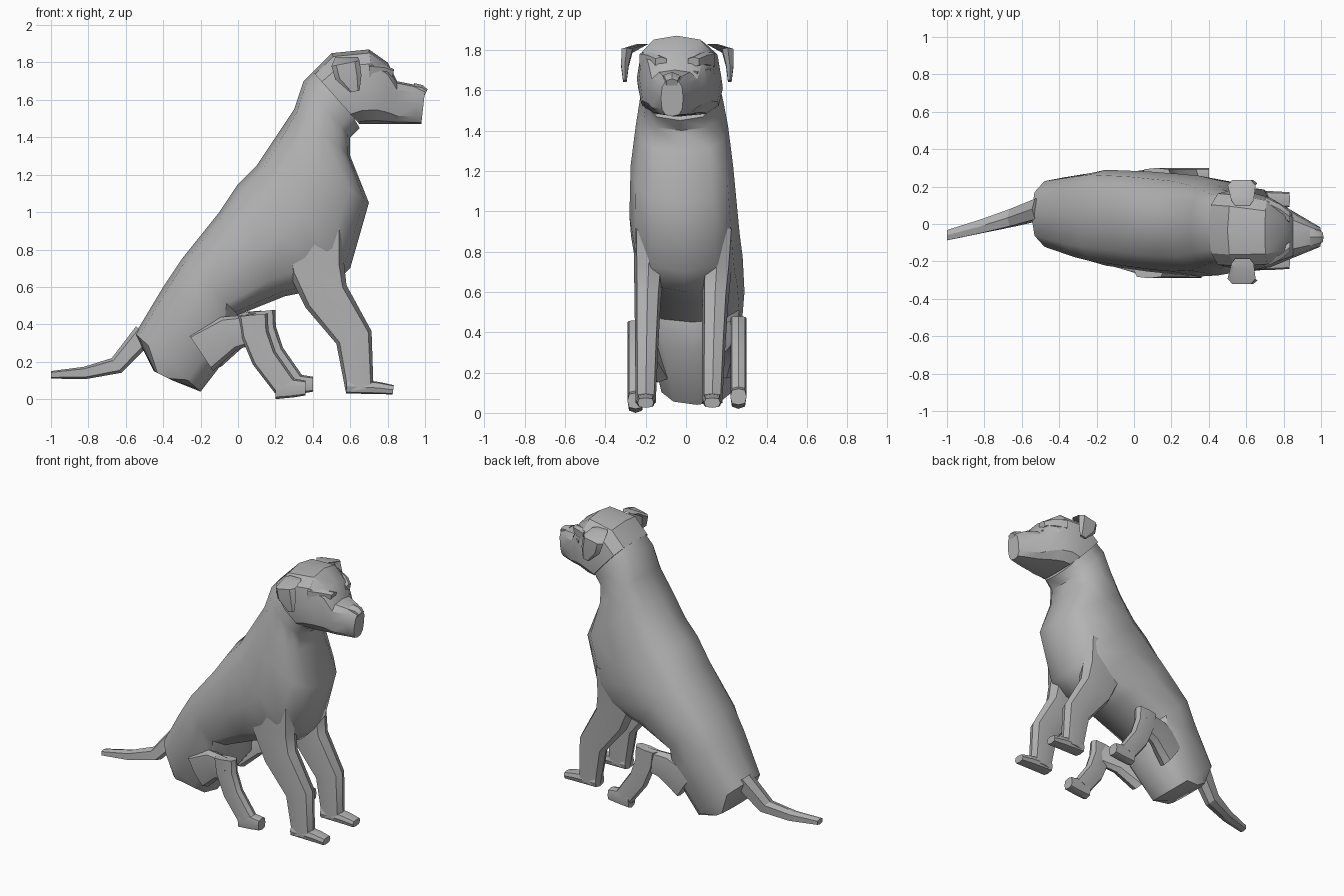
import bpy, bmesh, math
from mathutils import Vector

cube = bpy.data.objects.get("Cube")
if cube:
    bpy.data.objects.remove(cube, do_unlink=True)

coat = bpy.data.materials.new("grey_coat")
coat.use_nodes = True
grey = (0.45, 0.45, 0.45, 1)
coat.diffuse_color = grey
coat.node_tree.nodes["Principled BSDF"].inputs["Base Color"].default_value = grey


def loft(name, stations, sides=8, power=0.6, angle=30):
    """Skin rounded rings, each given as (back, front, centre_y, half_width)."""
    bm = bmesh.new()
    rings = []
    for back, front, centre_y, half_width in stations:
        back, front = Vector(back), Vector(front)
        middle, half = (back + front) / 2, (back - front) / 2
        ring = []
        for i in range(sides):
            turn = math.tau * i / sides
            along, across = [math.copysign(abs(v) ** power, v)
                             for v in (math.cos(turn), math.sin(turn))]
            point = middle + half * along
            ring.append(bm.verts.new((point.x, centre_y + half_width * across, point.y)))
        rings.append(ring)
    for ring, following in zip(rings, rings[1:]):
        for i in range(sides):
            j = (i + 1) % sides
            bm.faces.new((ring[i], ring[j], following[j], following[i]))
    bm.faces.new(rings[0])
    bm.faces.new(rings[-1])
    bmesh.ops.recalc_face_normals(bm, faces=bm.faces)
    mesh = bpy.data.meshes.new(name)
    bm.to_mesh(mesh)
    bm.free()
    mesh.materials.append(coat)
    part = bpy.data.objects.new(name, mesh)
    bpy.context.collection.objects.link(part)
    bpy.ops.object.select_all(action='DESELECT')
    part.select_set(True)
    bpy.context.view_layer.objects.active = part
    bpy.ops.object.shade_smooth_by_angle(angle=math.radians(angle))


def limb(name, path, depth, y, width, shift=(0, 0), sides=8):
    """Loft along side-view points; depth, y and half width run from start to end."""
    points = [Vector(p) + Vector(shift) for p in path]
    last = len(points) - 1

    def blend(pair, i):
        return pair[0] + (pair[1] - pair[0]) * i / last

    stations = []
    for i, point in enumerate(points):
        direction = points[min(i + 1, last)] - points[max(i - 1, 0)]
        offset = direction.orthogonal().normalized() * blend(depth, i) / 2
        stations.append((point + offset, point - offset, blend(y, i), blend(width, i)))
    loft(name, stations, sides)


def spine_y(x):
    """The animal bends gently sideways from rump to nose."""
    return 0.02 - 0.09 * x


# Body: back line and belly line, widest at mid height
body = []
for back, front in (
    ((-.45, .15), (-.35, .1)),
    ((-.55, .35), (-.2, .04)),
    ((-.4, .6), (0, .3)),
    ((-.3, .75), (0, .45)),
    ((-.1, 1), (.25, .55)),
    ((0, 1.15), (.5, .6)),
    ((.1, 1.25), (.6, .7)),
    ((.2, 1.4), (.7, 1.05)),
    ((.3, 1.55), (.6, 1.3)),
    ((.35, 1.7), (.6, 1.4)),
    ((.45, 1.8), (.65, 1.45)),
):
    height = (back[1] + front[1]) / 2
    half_width = 0.27 - 0.15 * (height - 0.9) ** 2
    body.append((back, front, spine_y((back[0] + front[0]) / 2), half_width))
loft("body", body, sides=12, power=0.75, angle=40)

# Head and muzzle: level jaw, tapering towards the nose
jaw = 1.47
head = []
for top, jaw_x in (
    ((.4, 1.75), .65),
    ((.5, 1.85), .7),
    ((.7, 1.87), .75),
    ((.8, 1.8), .8),
    ((.85, 1.7), .85),
    ((.95, 1.68), .95),
    ((1, 1.65), .98),
):
    middle = (top[0] + jaw_x) / 2
    half_width = min(0.21, 0.05 + (1 - middle) / 2)
    head.append((top, (jaw_x, jaw), spine_y(middle), half_width))
loft("head", head, sides=12, power=0.7)

muzzle_y = spine_y(1)
limb("nose", ((.94, 1.64), (.98, 1.64), (1, 1.63)), (.1, .06),
     (muzzle_y, muzzle_y), (.05, .03), sides=6)

# Folded ears, brows and eyelids on both sides of the head
for word, side in (("right", -1), ("left", 1)):
    def outward(distance):
        return spine_y(.7) + side * distance

    loft(word + "_ear", [
        ((.52, 1.83), (.64, 1.83), outward(.17), .03),
        ((.5, 1.78), (.65, 1.81), outward(.25), .03),
        ((.52, 1.71), (.66, 1.73), outward(.26), .02),
        ((.6, 1.64), (.65, 1.65), outward(.26), .01),
    ], sides=6)
    limb(word + "_brow", ((.7, 1.75), (.78, 1.75), (.83, 1.74)), (.09, .05),
         (outward(.16), outward(.08)), (.03, .03), sides=6)
    limb(word + "_eyelid", ((.75, 1.69), (.84, 1.68)), (.05, .03),
         (outward(.14), outward(.08)), (.03, .02), sides=6)

# Front legs and paws
for word, shoulder, foot in (("right", -.18, -.2), ("left", .16, .13)):
    limb(word + "_front_leg",
         ((.4, .9), (.42, .7), (.47, .55), (.62, .33), (.65, .05)),
         (.35, .15), (shoulder, foot), (.08, .05))
    limb(word + "_front_paw", ((.58, .07), (.75, .06), (.83, .05)),
         (.08, .05), (foot, foot), (.05, .04))

# Hind legs and paws; the left one reaches slightly further forward
for word, hip, foot, shift in (("right", -.14, -.25, (0, 0)),
                               ("left", .2, .26, (.04, .02))):
    limb(word + "_thigh", ((-.2, .25), (-.05, .35), (.1, .38)),
         (.24, .15), (hip, foot), (.06, .04), shift)
    limb(word + "_shin", ((.08, .45), (.09, .35), (.14, .22), (.25, .07)),
         (.16, .13), (foot, foot), (.04, .04), shift)
    limb(word + "_hind_paw", ((.2, .06), (.3, .06), (.36, .06)),
         (.12, .08), (foot, foot), (.04, .04), shift)

# Tail lying out behind, swinging to the right
limb("tail", ((-.5, .35), (-.65, .18), (-.82, .14), (-1, .13)),
     (.12, .04), (.08, -.06), (.06, .03), sides=6)
